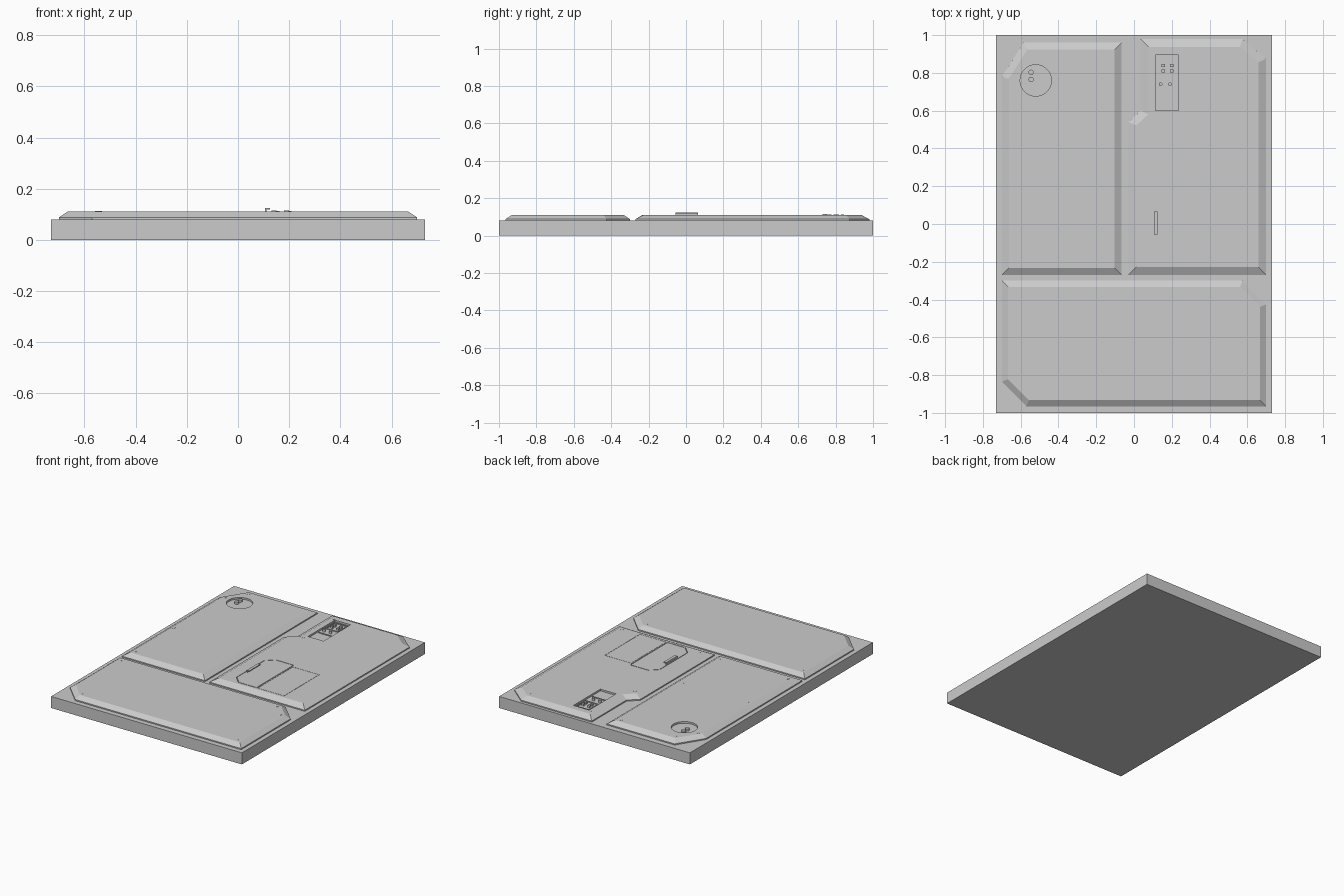
import bpy, bmesh, math
from mathutils import Vector

if "Cube" in bpy.data.objects:
    bpy.data.objects.remove(bpy.data.objects["Cube"])

TOP = 0.11


def finish(name, bm):
    bmesh.ops.recalc_face_normals(bm, faces=bm.faces)
    me = bpy.data.meshes.new(name)
    bm.to_mesh(me)
    bm.free()
    ob = bpy.data.objects.new(name, me)
    bpy.context.collection.objects.link(ob)
    return ob


def inset(pts, d):
    # mitred inward offset of a counter-clockwise outline
    out = []
    for i, p in enumerate(pts):
        p = Vector(p)
        a = (p - Vector(pts[i - 1])).normalized()
        b = (Vector(pts[(i + 1) % len(pts)]) - p).normalized()
        na, nb = Vector((-a.y, a.x)), Vector((-b.y, b.x))
        out.append(tuple(p + (na + nb) * d / (1 + na.dot(nb))))
    return out


def loft(name, layers):
    # stack of (outline, z) joined into a closed solid
    bm = bmesh.new()
    rings = [[bm.verts.new((x, y, z)) for x, y in pts] for pts, z in layers]
    bm.faces.new(rings[0][::-1])
    bm.faces.new(rings[-1])
    for r, s in zip(rings, rings[1:]):
        for i in range(len(r)):
            j = (i + 1) % len(r)
            bm.faces.new((r[i], r[j], s[j], s[i]))
    return finish(name, bm)


def prism(name, pts, z0, z1):
    return loft(name, [(pts, z0), (pts, z1)])


def rect(x0, x1, y0, y1):
    return [(x0, y0), (x1, y0), (x1, y1), (x0, y1)]


def disc(x, y, r, n):
    return [(x + r * math.cos(2 * math.pi * i / n), y + r * math.sin(2 * math.pi * i / n)) for i in range(n)]


def panel(name, pts, bevel):
    return loft(name, [(pts, 0.075), (pts, 0.088), (inset(pts, bevel), TOP)])


def cut(ob, pts, depth):
    # sink a pocket into the top of a panel
    cutter = prism("pocket_cutter", pts, TOP - depth, TOP + 0.05)
    cutter.hide_render = True
    mod = ob.modifiers.new("pocket", 'BOOLEAN')
    mod.operation, mod.object, mod.solver = 'DIFFERENCE', cutter, 'EXACT'
    dg = bpy.context.evaluated_depsgraph_get()
    me = bpy.data.meshes.new_from_object(ob.evaluated_get(dg))
    ob.modifiers.clear()
    ob.data = me
    bpy.data.objects.remove(cutter)


# Base slab
prism("base_slab", rect(-0.73, 0.73, -1, 1), 0, 0.08)

# Three raised panels with sloped borders
left = panel("left_panel", [(-0.70, -0.27), (-0.065, -0.27), (-0.065, 0.96),
                            (-0.585, 0.96), (-0.70, 0.78)], 0.037)
right = panel("right_panel", [(-0.03, -0.27), (0.70, -0.27), (0.70, 0.875), (0.575, 0.98),
                              (0.035, 0.98), (0.035, 0.60), (-0.03, 0.54)], 0.042)
panel("front_panel", [(-0.57, -0.965), (0.70, -0.965), (0.70, -0.425), (0.575, -0.30),
                      (-0.70, -0.30), (-0.70, -0.835)], 0.033)

# Round well with two valves
cut(left, disc(-0.52, 0.76, 0.083, 32), 0.012)
for i, y in enumerate((0.765, 0.803)):
    prism(f"valve_{i}", disc(-0.545, y, 0.014, 16), 0.095, 0.113)

# Control box well with frame, terminals and knobs
cut(right, rect(0.115, 0.235, 0.60, 0.895), 0.012)
for i, (x0, x1, y0, y1) in enumerate(((0.125, 0.225, 0.70, 0.706), (0.125, 0.225, 0.775, 0.781),
                                      (0.125, 0.225, 0.875, 0.881), (0.125, 0.131, 0.781, 0.875),
                                      (0.219, 0.225, 0.781, 0.875))):
    prism(f"control_frame_{i}", rect(x0, x1, y0, y1), 0.097, 0.104)
for i, x in enumerate((0.154, 0.20)):
    for j, y in enumerate((0.81, 0.838)):
        prism(f"terminal_{i}_{j}", rect(x - 0.009, x + 0.009, y - 0.008, y + 0.008), 0.097, 0.112)
for i, x in enumerate((0.141, 0.19)):
    prism(f"knob_{i}", disc(x, 0.74, 0.01, 12), 0.097, 0.115)

# Sliding hatch and its rail plate, each seated in a thin groove
hatch = [(0.15, -0.21), (0.29, -0.21), (0.29, 0.18), (0.285, 0.20), (0.15, 0.20), (0.095, 0.15), (0.095, -0.155)]
rail = rect(0.296, 0.50, -0.21, 0.175)
for name, pts, gap in (("hatch_door", hatch, 0.004), ("rail_plate", rail, 0.002)):
    cut(right, pts, 0.006)
    prism(name, inset(pts, gap), TOP - 0.007, TOP)

# Hatch handle: upright with a lip
prism("handle_upright", rect(0.105, 0.112, -0.055, 0.065), 0.105, 0.124)
prism("handle_lip", rect(0.112, 0.125, -0.055, 0.065), 0.119, 0.124)

# Panel screws
screws = [(-0.64, -0.20), (-0.13, -0.20), (-0.135, 0.23), (-0.645, 0.22), (-0.135, 0.90), (-0.55, 0.90),
          (-0.64, 0.78), (0.04, -0.20), (0.63, -0.20), (0.63, 0.83), (0.55, 0.90), (0.10, 0.90),
          (0.10, 0.57), (0.04, 0.50), (0.64, -0.90), (0.64, -0.45), (0.55, -0.36), (-0.64, -0.36),
          (-0.64, -0.82), (-0.55, -0.90)]
for i, (x, y) in enumerate(screws):
    prism(f"screw_{i}", disc(x, y, 0.009, 8), TOP - 0.003, TOP + 0.001)
